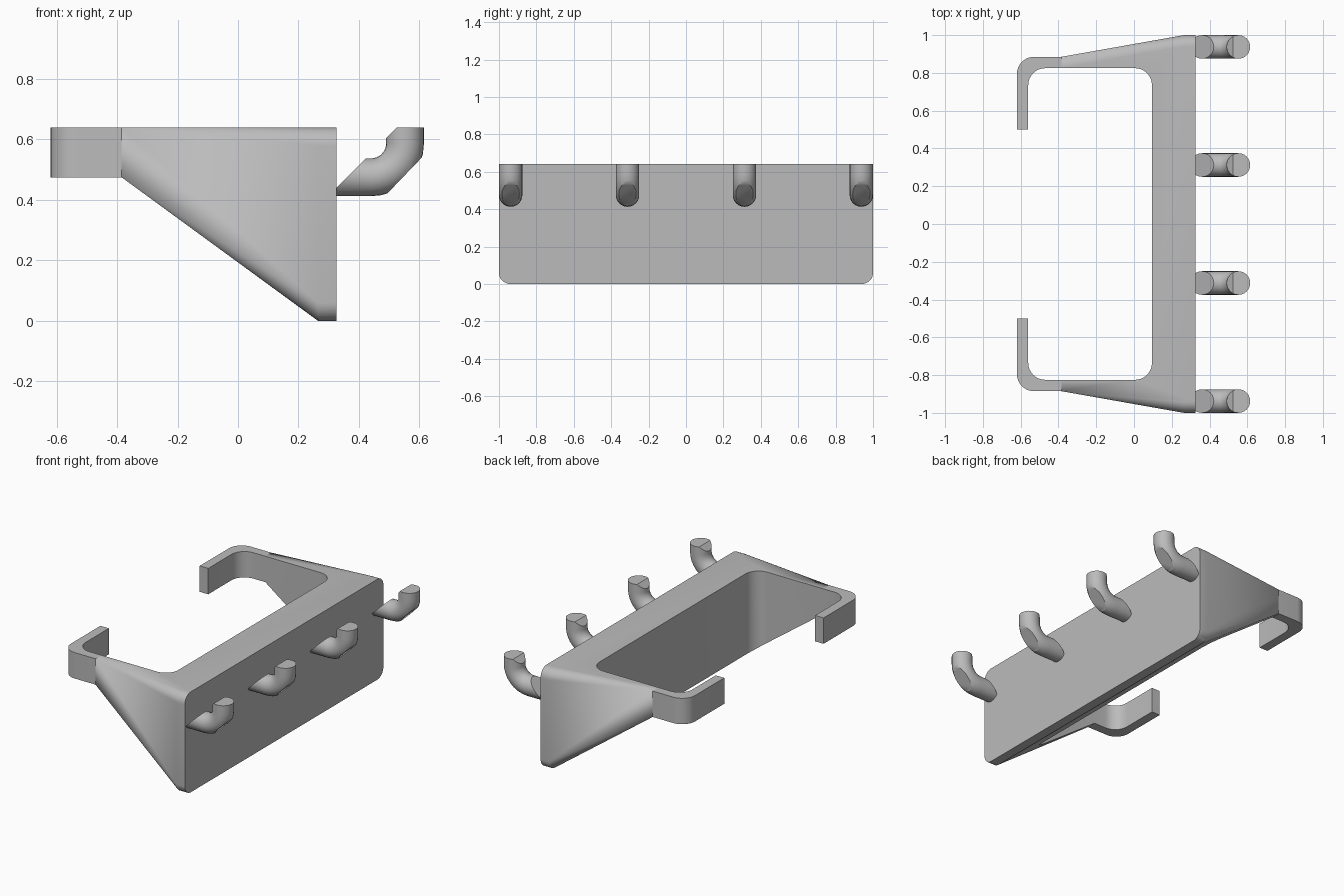
import bpy, bmesh, math
from mathutils import Vector

cube = bpy.data.objects.get("Cube")
if cube:
    bpy.data.objects.remove(cube, do_unlink=True)

grey = bpy.data.materials.new("plain grey")
grey.use_nodes = True
grey.diffuse_color = (0.5, 0.5, 0.5, 1)
grey.node_tree.nodes["Principled BSDF"].inputs["Base Color"].default_value = (0.5, 0.5, 0.5, 1)

TOP, ARM_LOW = 0.64, 0.475
INNER_Y, OUTER_Y = 0.825, 0.885


def finish(name, bm, smooth=True):
    bmesh.ops.recalc_face_normals(bm, faces=bm.faces[:])
    mesh = bpy.data.meshes.new(name)
    bm.to_mesh(mesh)
    bm.free()
    obj = bpy.data.objects.new(name, mesh)
    bpy.context.collection.objects.link(obj)
    mesh.materials.append(grey)
    if smooth:
        shade(obj)
    return obj


def shade(obj):
    bpy.ops.object.select_all(action='DESELECT')
    obj.select_set(True)
    bpy.context.view_layer.objects.active = obj
    bpy.ops.object.shade_smooth_by_angle(angle=math.radians(30))


def arc(cx, cy, r, start, end, steps=8):
    angles = [math.radians(start + (end - start) * i / steps) for i in range(steps + 1)]
    return [(cx + r * math.cos(a), cy + r * math.sin(a)) for a in angles]


def rounded_rect(x0, x1, y0, y1, r):
    return (arc(x1 - r, y1 - r, r, 0, 90) + arc(x0 + r, y1 - r, r, 90, 180)
            + arc(x0 + r, y0 + r, r, 180, 270) + arc(x1 - r, y0 + r, r, 270, 360))


def prism(outline, z0, z1):
    bm = bmesh.new()
    face = bm.faces.new([bm.verts.new((x, y, z0)) for x, y in outline])
    moved = bmesh.ops.extrude_face_region(bm, geom=[face])["geom"]
    bmesh.ops.translate(bm, vec=(0, 0, z1 - z0),
                        verts=[v for v in moved if isinstance(v, bmesh.types.BMVert)])
    return bm


# Body: rounded front plate tapering back to the narrow arms
bm = bmesh.new()
for x in (0.265, 0.325):
    for y, z in rounded_rect(-1, 1, 0, TOP, 0.06):
        bm.verts.new((x, y, z))
for y in (-OUTER_Y, OUTER_Y):
    for z in (ARM_LOW, TOP):
        bm.verts.new((-0.385, y, z))
bmesh.ops.remove_doubles(bm, verts=bm.verts[:], dist=0.0001)
hull = bmesh.ops.convex_hull(bm, input=bm.verts[:])
bmesh.ops.delete(bm, geom=list({v for v in hull["geom_interior"] if isinstance(v, bmesh.types.BMVert)}),
                 context='VERTS')
bmesh.ops.dissolve_limit(bm, angle_limit=0.002, verts=bm.verts[:], edges=bm.edges[:])
body = finish("bracket_body", bm, smooth=False)

# Opening cut straight down between the arms
cutter = finish("opening_cutter", prism(rounded_rect(-0.56, 0.095, -INNER_Y, INNER_Y, 0.09), -0.2, 1), False)
cutter.hide_render = True
cut = body.modifiers.new("opening", 'BOOLEAN')
cut.operation, cut.solver, cut.object = 'DIFFERENCE', 'EXACT', cutter
bpy.context.view_layer.objects.active = body
bpy.ops.object.modifier_apply(modifier=cut.name)
bpy.data.objects.remove(cutter, do_unlink=True)
shade(body)

# Rear clips: arm ends that turn inward
for side, label in ((1, "left"), (-1, "right")):
    outline = ([(-0.385, OUTER_Y)] + arc(-0.53, OUTER_Y - 0.09, 0.09, 90, 180)
               + [(-0.62, 0.5), (-0.56, 0.5)]
               + arc(-0.47, INNER_Y - 0.09, 0.09, 180, 90) + [(-0.385, INNER_Y)])
    finish(label + "_rear_clip", prism([(x, side * y) for x, y in outline], ARM_LOW, TOP))


def peg(name, y):
    # Round tube swept along a straight stub and a quarter bend
    r, sides = 0.0625, 24
    path = [(0.32, 0.475, 0)]
    for i in range(9):
        a = math.pi / 2 * i / 8
        path.append((0.44 + 0.1125 * math.sin(a), 0.5875 - 0.1125 * math.cos(a), a))
    path.append((0.5525, 0.68, math.pi / 2))
    bm = bmesh.new()
    rings = []
    for x, z, a in path:
        ring = []
        for k in range(sides):
            t = math.tau * k / sides
            off = r * math.sin(t)
            ring.append(bm.verts.new((x - off * math.sin(a), y + r * math.cos(t), z + off * math.cos(a))))
        rings.append(ring)
    for a, b in zip(rings, rings[1:]):
        for k in range(sides):
            n = (k + 1) % sides
            bm.faces.new((a[k], a[n], b[n], b[k]))
    bm.faces.new(rings[0])
    bm.faces.new(rings[-1])
    # Flat on the outside of the bend, level tip, chamfer on the inside of the tip
    for co, no in (((0.55, 0, 0.48), (1, 0, -0.96)),
                   ((0, 0, TOP), (0, 0, 1)),
                   ((0.525, 0, TOP), (-1, 0, 1))):
        bmesh.ops.bisect_plane(bm, geom=bm.verts[:] + bm.edges[:] + bm.faces[:], dist=0.00001,
                               plane_co=co, plane_no=Vector(no).normalized(), clear_outer=True)
        bmesh.ops.holes_fill(bm, edges=[e for e in bm.edges if e.is_boundary], sides=0)
    finish(name, bm)


# Four evenly spaced pegs on the plate
for i in range(4):
    peg(f"peg_{i + 1}", -0.9375 + 0.625 * i)
